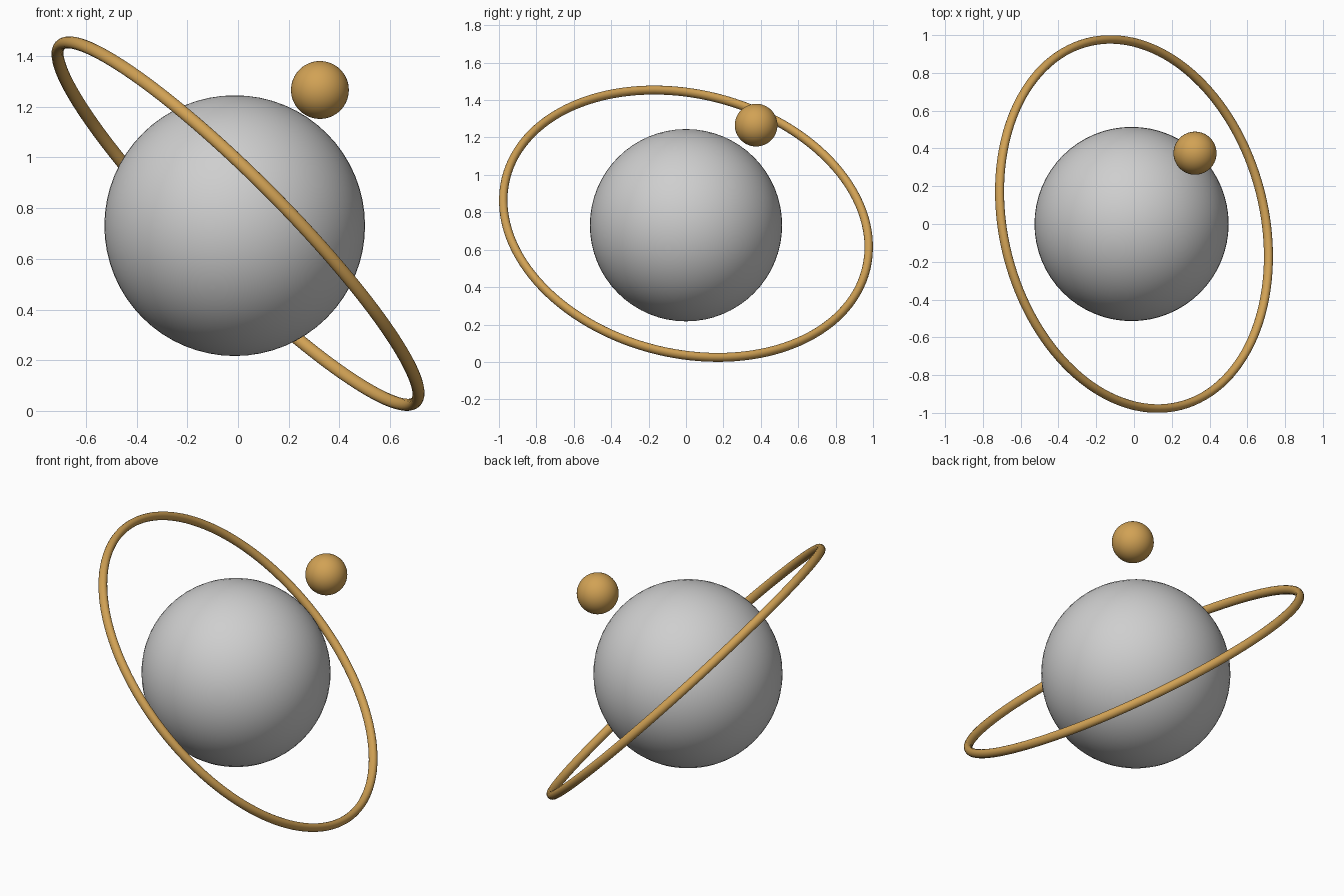
import bpy
import math
from mathutils import Vector

if "Cube" in bpy.data.objects:
    bpy.data.objects.remove(bpy.data.objects["Cube"])


def material(name, rgb):
    m = bpy.data.materials.new(name)
    m.diffuse_color = (*rgb, 1)
    m.use_nodes = True
    m.node_tree.nodes["Principled BSDF"].inputs["Base Color"].default_value = m.diffuse_color
    return m


grey = material("light_grey", (0.62, 0.62, 0.62))
tan = material("golden_tan", (0.64, 0.36, 0.09))


def finish(obj, name, mat):
    obj.name = name
    obj.data.materials.append(mat)
    obj.data.polygons.foreach_set("use_smooth", [True] * len(obj.data.polygons))


def ball(name, center, radius, mat):
    bpy.ops.mesh.primitive_uv_sphere_add(segments=64, ring_count=32, radius=radius, location=center)
    finish(bpy.context.object, name, mat)


# Planet and its moon
ball("planet", (-0.013, 0, 0.731), 0.514, grey)
ball("moon", (0.323, 0.375, 1.266), 0.114, tan)

# Tilted ring, its tube slightly taller along the ring axis
axis = Vector((0.697, 0.178, 0.694)).normalized()
bpy.ops.mesh.primitive_torus_add(major_segments=128, minor_segments=16,
                                 major_radius=0.993, minor_radius=0.0225)
ring = bpy.context.object
ring.scale.z = 1.12
ring.rotation_euler = axis.to_track_quat('Z', 'Y').to_euler()
ring.location = (0, 0, 0.739)
finish(ring, "ring", tan)
